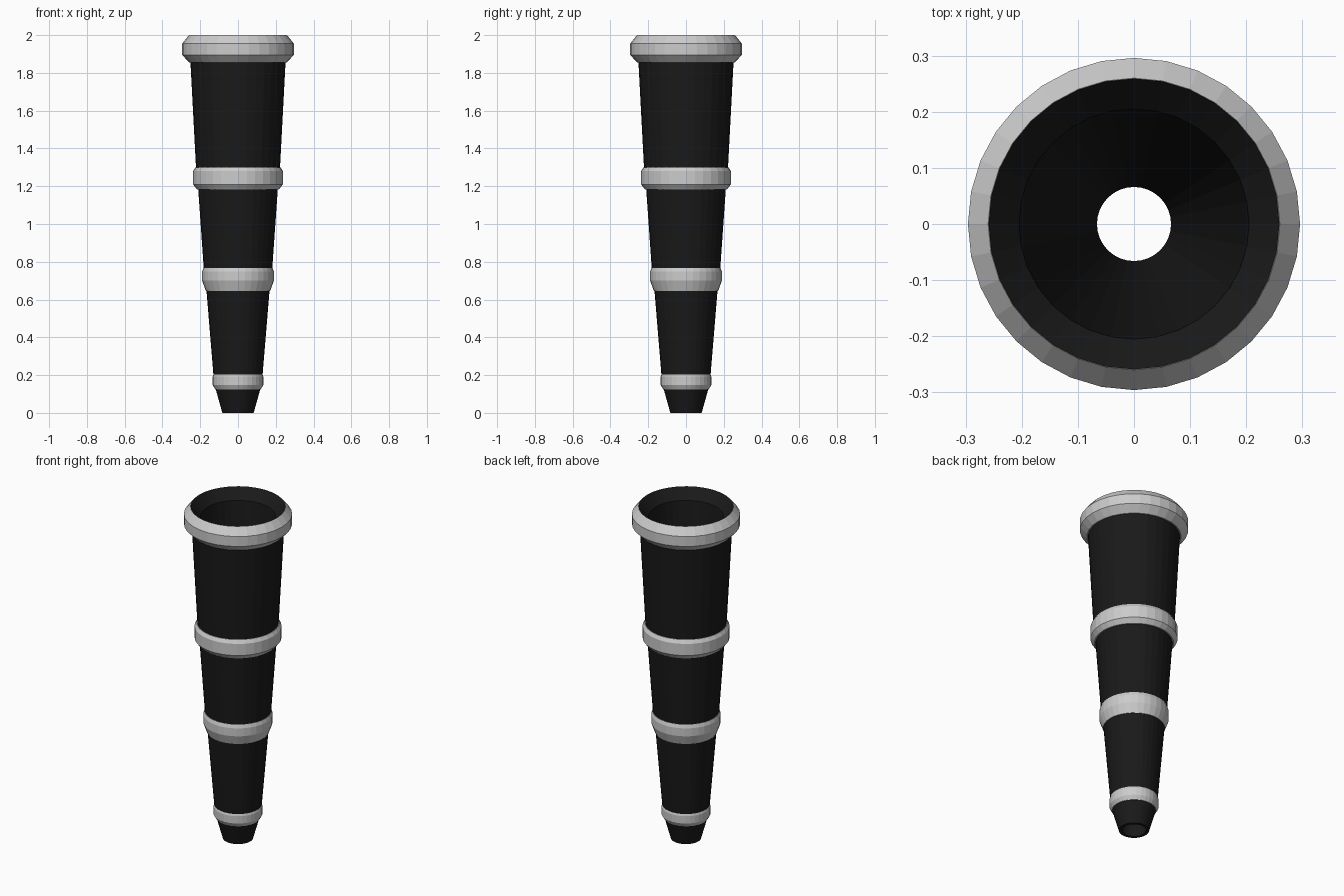
import bpy, bmesh, math

if "Cube" in bpy.data.objects:
    bpy.data.objects.remove(bpy.data.objects["Cube"])

SIDES = 32


def material(name, color):
    m = bpy.data.materials.new(name)
    m.diffuse_color = color
    m.use_nodes = True
    m.node_tree.nodes["Principled BSDF"].inputs["Base Color"].default_value = m.diffuse_color
    return m


def lathe(name, profile, mat=None):
    """Revolve a closed (radius, z) profile around z with flat facets."""
    bm = bmesh.new()
    loops = []
    for i in range(SIDES):
        a = 2 * math.pi * i / SIDES
        loops.append([bm.verts.new((r * math.cos(a), r * math.sin(a), z))
                      for r, z in profile])
    n = len(profile)
    for i in range(SIDES):
        a, b = loops[i], loops[(i + 1) % SIDES]
        for j in range(n):
            k = (j + 1) % n
            bm.faces.new((a[j], b[j], b[k], a[k]))
    bmesh.ops.recalc_face_normals(bm, faces=bm.faces[:])
    me = bpy.data.meshes.new(name)
    bm.to_mesh(me)
    bm.free()
    ob = bpy.data.objects.new(name, me)
    bpy.context.collection.objects.link(ob)
    if mat:
        me.materials.append(mat)
    return ob


black = material("black", (0.01, 0.01, 0.01, 1))

# Hollow tapered tube: outer wall upward, flared mouth, bore back down
lathe("tapered_tube", [
    (0.083, 0.0), (0.122, 0.14), (0.13, 0.20), (0.168, 0.66), (0.181, 0.76),
    (0.211, 1.19), (0.222, 1.29), (0.252, 1.86), (0.259, 2.0),
    (0.205, 1.94), (0.066, 0.0)], black)

# Bevelled collars: bottom/top height, bottom/top radius, band heights, band radius
collars = {
    "tip_collar": (0.125, 0.207, 0.121, 0.129, 0.148, 0.192, 0.134),
    "lower_collar": (0.645, 0.768, 0.170, 0.183, 0.70, 0.748, 0.190),
    "upper_collar": (1.183, 1.30, 0.217, 0.226, 1.21, 1.28, 0.238),
    "mouth_collar": (1.855, 2.0, 0.258, 0.260, 1.895, 1.955, 0.296),
}
for name, (z0, z1, r0, r1, b0, b1, rb) in collars.items():
    inner = r0 - 0.012
    top_in = r1 - 0.012 if z1 < 2 else r1 - 0.0005
    lathe(name, [(inner, z0), (r0, z0), (rb, b0), (rb, b1), (r1, z1), (top_in, z1)])
